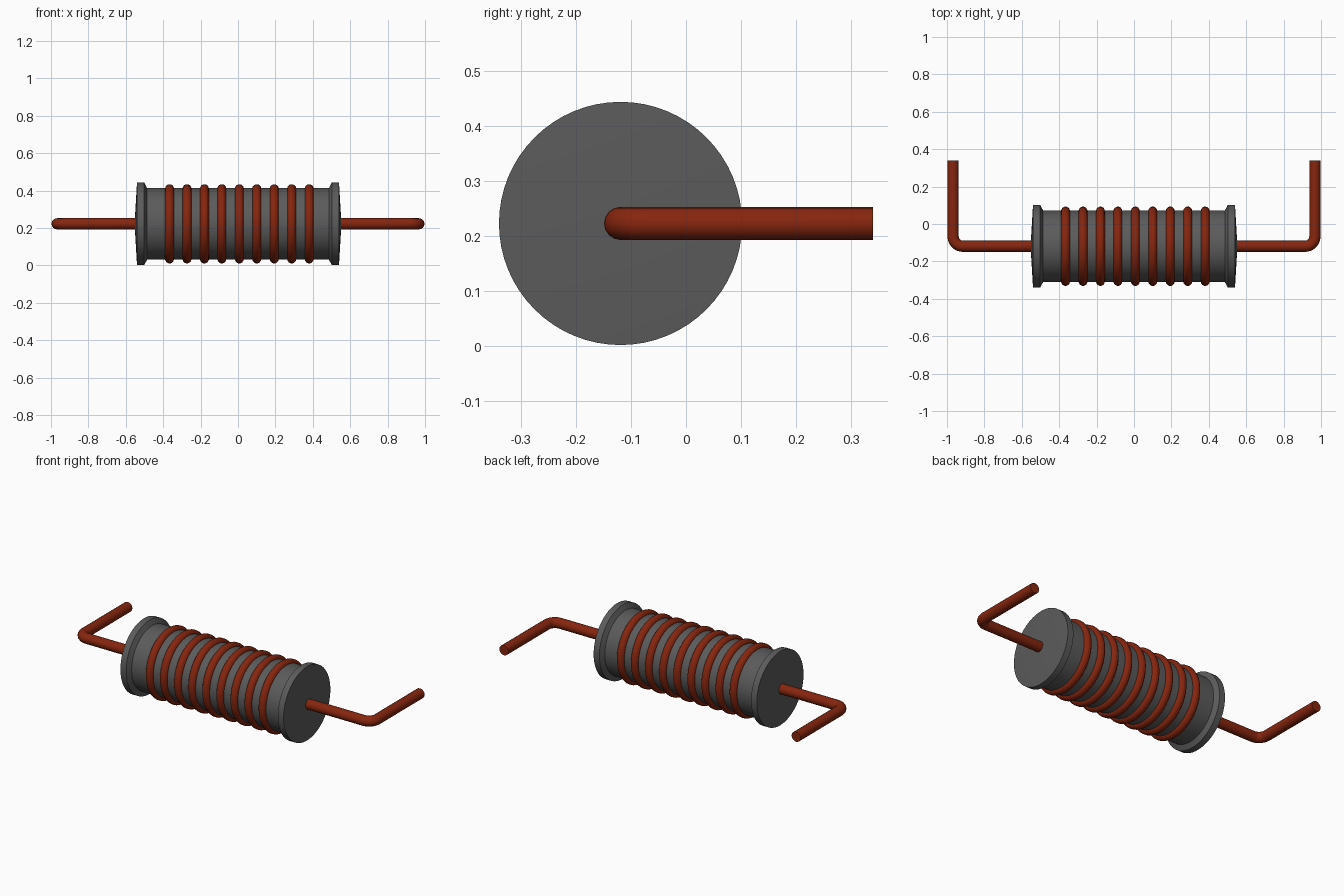
import bpy, bmesh, math
from mathutils import Vector, Matrix

if "Cube" in bpy.data.objects:
    bpy.data.objects.remove(bpy.data.objects["Cube"])

AXIS_Y, AXIS_Z = -0.119, 0.222  # centre line of the coil, running along x


def material(name, rgb):
    m = bpy.data.materials.new(name)
    m.use_nodes = True
    m.diffuse_color = (*rgb, 1)
    m.node_tree.nodes["Principled BSDF"].inputs["Base Color"].default_value = (*rgb, 1)
    return m


FERRITE = material("dark grey ferrite", (0.105, 0.105, 0.105))
COPPER = material("red copper", (0.24, 0.019, 0.0045))


def finish(obj, mat, angle):
    obj.data.materials.append(mat)
    bpy.ops.object.select_all(action="DESELECT")
    obj.select_set(True)
    bpy.context.view_layer.objects.active = obj
    if obj.type == "CURVE":
        bpy.ops.object.convert(target="MESH")
    bpy.ops.object.shade_smooth_by_angle(angle=math.radians(angle))


def lathe(name, profile, mat, segments, closed=False):
    """Spin (x, radius) points around the coil axis."""
    bm = bmesh.new()
    verts = [bm.verts.new((x, 0, r)) for x, r in profile]
    edges = [bm.edges.new(p) for p in zip(verts, verts[1:])]
    if closed:
        edges.append(bm.edges.new((verts[-1], verts[0])))
    bmesh.ops.spin(bm, geom=verts + edges, cent=(0, 0, 0), axis=(1, 0, 0),
                   angle=math.tau, steps=segments, use_duplicate=False)
    bmesh.ops.remove_doubles(bm, verts=bm.verts, dist=1e-5)
    bmesh.ops.recalc_face_normals(bm, faces=bm.faces)
    bmesh.ops.transform(bm, verts=bm.verts,
                        matrix=Matrix.Translation((0, AXIS_Y, AXIS_Z)))
    mesh = bpy.data.meshes.new(name)
    bm.to_mesh(mesh)
    bm.free()
    obj = bpy.data.objects.new(name, mesh)
    bpy.context.collection.objects.link(obj)
    finish(obj, mat, 25)


# Core with a slightly domed flange at each end
half = [(0.553, 0), (0.54, 0.221), (0.502, 0.221), (0.486, 0.192)]
lathe("bobbin_core", half + [(-x, r) for x, r in reversed(half)], FERRITE, 64)

# Nine turns of wire around the core
for i in range(9):
    ring = [(-0.366 + 0.0933 * i + 0.024 * math.cos(a), 0.188 + 0.024 * math.sin(a))
            for a in (math.tau * k / 14 for k in range(14))]
    lathe(f"wire_turn_{i + 1}", ring, COPPER, 48, closed=True)

# Bent lead on each side
END_X, BEND = 0.967, 0.052
for name, side in (("left_lead", 1), ("right_lead", -1)):
    path = [(0.5, AXIS_Y)]
    for k in range(9):
        a = math.pi / 2 * k / 8
        path.append((END_X - BEND + BEND * math.sin(a), AXIS_Y + BEND - BEND * math.cos(a)))
    path.append((END_X, 0.34))
    curve = bpy.data.curves.new(name, "CURVE")
    curve.dimensions = "3D"
    curve.bevel_depth = 0.03
    curve.bevel_resolution = 6
    curve.use_fill_caps = True
    spline = curve.splines.new("POLY")
    spline.points.add(len(path) - 1)
    for p, (x, y) in zip(spline.points, path):
        p.co = (side * x, y, AXIS_Z, 1)
    lead = bpy.data.objects.new(name, curve)
    bpy.context.collection.objects.link(lead)
    finish(lead, COPPER, 35)
